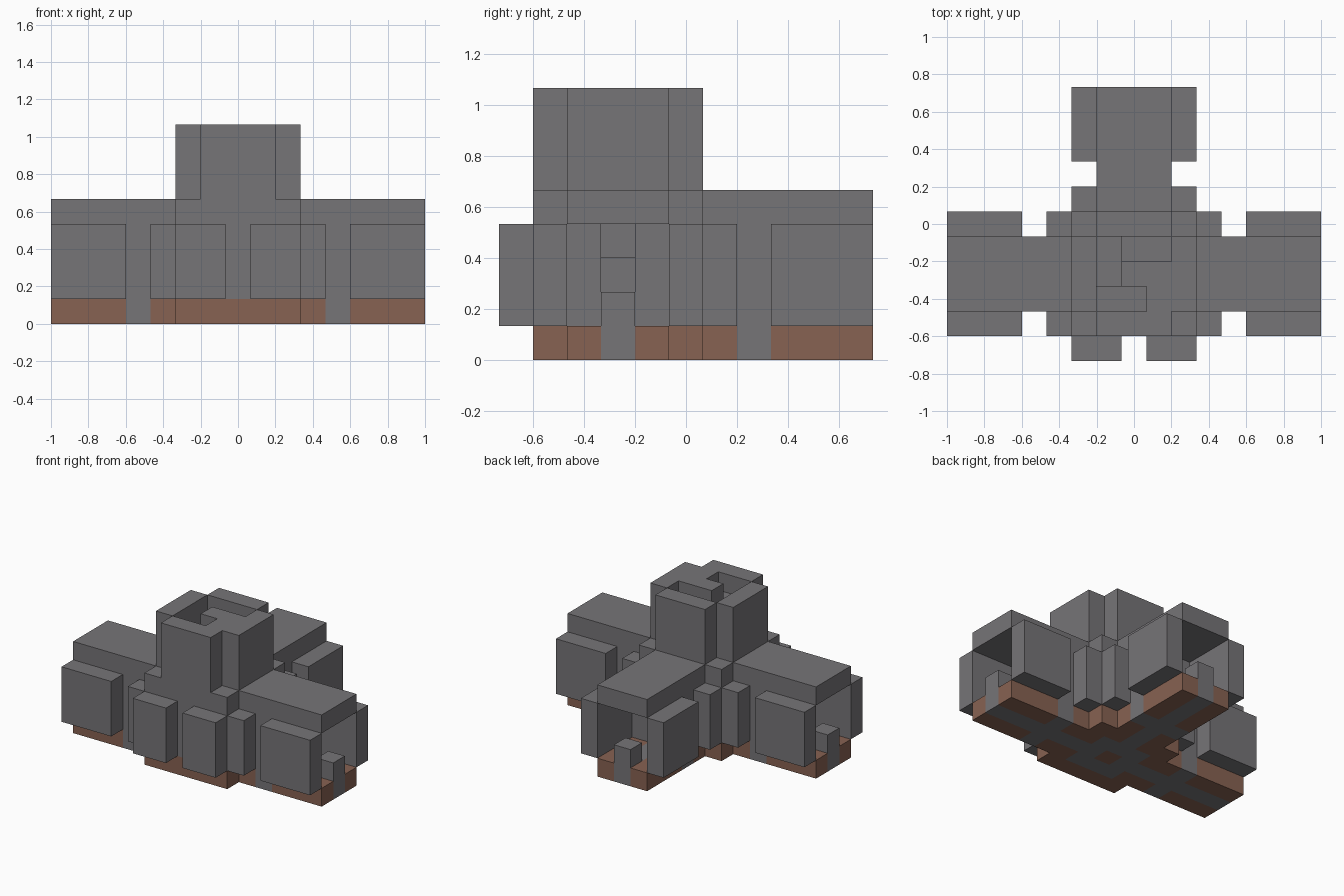
import bpy, bmesh
from mathutils import Matrix, Vector

if "Cube" in bpy.data.objects:
    bpy.data.objects.remove(bpy.data.objects["Cube"], do_unlink=True)

U = 2 / 15                      # one block
HUB = Vector((0, -2, 0))        # hub centre, in blocks


def material(name, colour):
    m = bpy.data.materials.new(name)
    m.use_nodes = True
    m.diffuse_color = colour
    m.node_tree.nodes["Principled BSDF"].inputs["Base Color"].default_value = colour
    return m


STONE = material("grey stone", (0.182, 0.176, 0.186, 1))
EARTH = material("brown earth", (0.242, 0.122, 0.084, 1))


def blocks(name, mat, boxes, turn=0):
    """Boxes given as (x0, x1, y0, y1, z0, z1) in blocks around the hub."""
    bm = bmesh.new()
    spin = Matrix.Rotation(turn * 1.5707963, 4, "Z")
    for x0, x1, y0, y1, z0, z1 in boxes:
        size = Matrix.Diagonal((x1 - x0, y1 - y0, z1 - z0, 1))
        mid = Matrix.Translation(((x0 + x1) / 2, (y0 + y1) / 2, (z0 + z1) / 2))
        place = Matrix.Scale(U, 4) @ Matrix.Translation(HUB) @ spin @ mid @ size
        bmesh.ops.create_cube(bm, size=1, matrix=place)
    me = bpy.data.meshes.new(name)
    bm.to_mesh(me)
    bm.free()
    me.materials.append(mat)
    ob = bpy.data.objects.new(name, me)
    bpy.context.collection.objects.link(ob)


def sides(x0, x1, y0, y1, z0, z1):
    """A box and its mirror image across the wing's axis."""
    return [(x0, x1, y0, y1, z0, z1), (x0, x1, -y1, -y0, z0, z1)]


# Three equal wings: left, back and right
for turn, side in enumerate(("left", "back", "right")):
    blocks(side + "_wing_base", EARTH,
           sides(4.5, 7.5, .5, 1.5, 0, 1) + sides(1.5, 3.5, .5, 1.5, 0, 1), turn)
    blocks(side + "_wing_path", STONE, [(1.5, 7.5, -.5, .5, 0, 1)], turn)
    blocks(side + "_wing_roof", STONE, [(2.5, 7.5, -1.5, 1.5, 4, 5)], turn)
    blocks(side + "_wing_walls", STONE, sides(4.5, 7.5, 1.5, 2.5, 1, 4), turn)
    blocks(side + "_doorway_walls", STONE, sides(3.5, 4.5, .5, 1.5, 0, 4), turn)
    blocks(side + "_bay_walls", STONE, sides(2.5, 3.5, 1.5, 2.5, 1, 4), turn)
    blocks(side + "_entrance_post", STONE, [(6.5, 7.5, -.5, .5, 1, 2)], turn)
    blocks(side + "_tower_wall", STONE, [(1.5, 2.5, -1.5, 1.5, 4, 8)], turn)

# Closed front of the hub
blocks("front_tower_wall", STONE, [(1.5, 2.5, -1.5, 1.5, 1, 8)], 3)
blocks("front_bay_walls", STONE, sides(2.5, 3.5, .5, 2.5, 1, 4), 3)
blocks("front_base", EARTH, [(1.5, 2.5, -1.5, 1.5, 0, 1)], 3)

# Hub corners and floor
for turn in range(4):
    blocks("hub_corner", STONE, [(1.5, 2.5, 1.5, 2.5, 1, 5)], turn)
    blocks("hub_corner_base", EARTH, [(1.5, 2.5, 1.5, 2.5, 0, 1)], turn)
    blocks("hub_floor", STONE, [(.5, 1.5, -.5, 1.5, 0, 1)], turn)
blocks("hub_floor_centre", EARTH, [(-.5, .5, -.5, .5, 0, 1)])

# Spiral stair around the central pillar, one block up per quarter turn
blocks("stair_pillar", STONE, [(-.5, .5, -.5, .5, 1, 8)])
for top in range(2, 9):
    blocks("stair_step", STONE, [(.5, 1.5, -1.5, .5, top - 1, top)], top)
